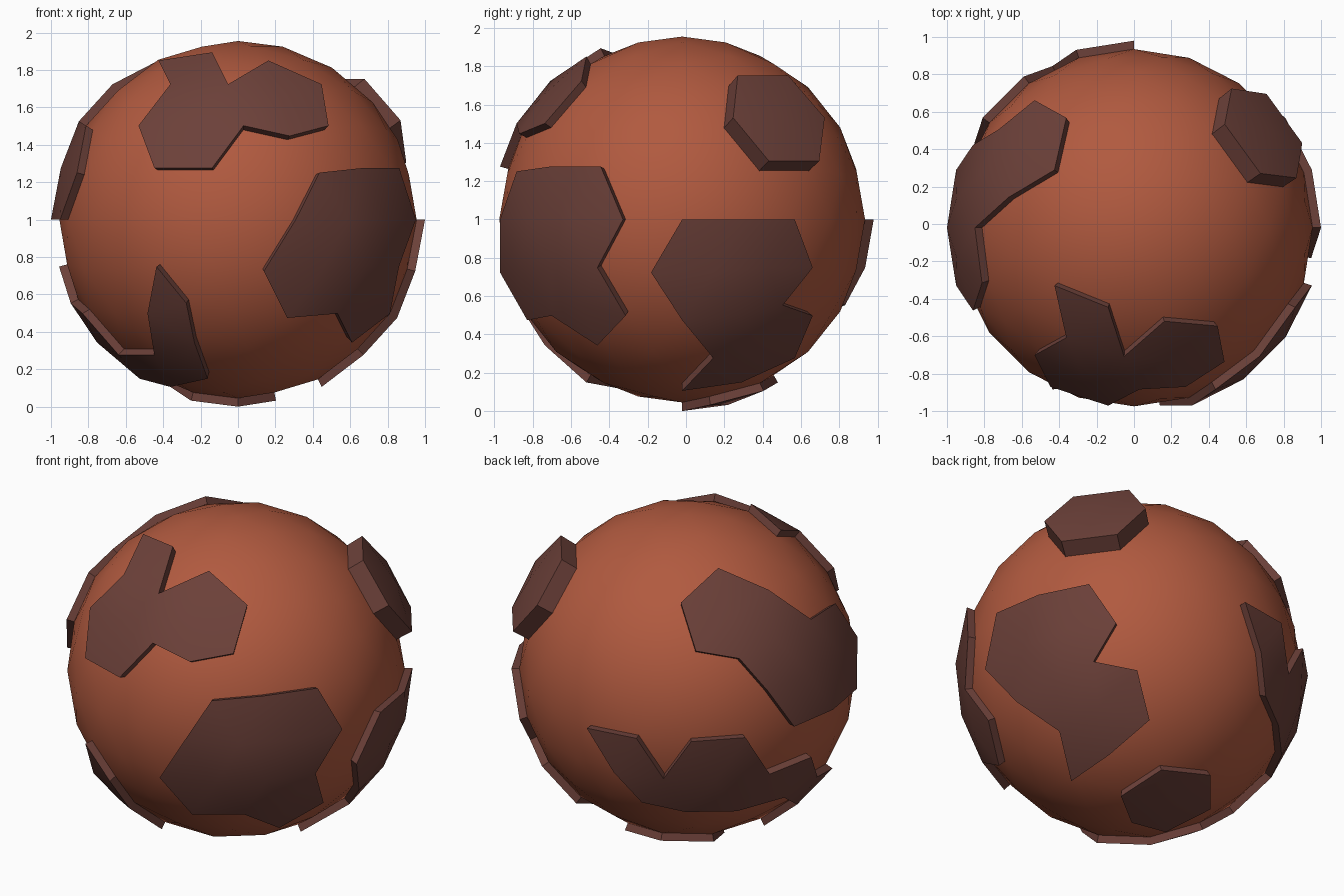
import bpy, bmesh, math
from mathutils import Vector

if "Cube" in bpy.data.objects:
    bpy.data.objects.remove(bpy.data.objects["Cube"])

CENTRE = Vector((0, -0.02, 1.0))
BALL_RADIUS = 0.955
PLATE_RADIUS = 1.0
PLATE_INNER = 0.93


def make_material(name, rgb):
    mat = bpy.data.materials.new(name)
    mat.use_nodes = True
    mat.diffuse_color = (*rgb, 1)
    bsdf = next(n for n in mat.node_tree.nodes if n.type == 'BSDF_PRINCIPLED')
    bsdf.inputs["Base Color"].default_value = (*rgb, 1)
    bsdf.inputs["Roughness"].default_value = 0.8
    return mat


rust = make_material("rust orange", (0.44, 0.102, 0.05))
brown = make_material("dark brown", (0.15, 0.052, 0.041))


def finish(bm, name, mat):
    bmesh.ops.recalc_face_normals(bm, faces=bm.faces)
    mesh = bpy.data.meshes.new(name)
    bm.to_mesh(mesh)
    bm.free()
    mesh.materials.append(mat)
    obj = bpy.data.objects.new(name, mesh)
    obj.location = CENTRE
    bpy.context.collection.objects.link(obj)
    bpy.ops.object.select_all(action='DESELECT')
    obj.select_set(True)
    bpy.context.view_layer.objects.active = obj
    bpy.ops.object.shade_smooth_by_angle(angle=math.radians(30))
    return obj


def plate(name, hexes=(), tris=(), lift=0.0):
    """Raised plate: cells around the ball points nearest each hex direction,
    plus the single facets nearest each tri direction."""
    bm = bmesh.new()
    bmesh.ops.create_icosphere(bm, subdivisions=3, radius=1.0)
    keep = set()
    for d in hexes:
        d = Vector(d).normalized()
        keep.update(max(bm.verts, key=lambda v: v.co.normalized().dot(d)).link_faces)
    for d in tris:
        d = Vector(d).normalized()
        keep.add(max(bm.faces, key=lambda f: f.calc_center_median().normalized().dot(d)))
    bmesh.ops.delete(bm, geom=[f for f in bm.faces if f not in keep], context='FACES')

    # thicken: the copied skin is the outer face, the first one sinks into the ball
    axis = sum((f.normal for f in bm.faces), Vector()).normalized() * lift
    inner = list(bm.verts)
    res = bmesh.ops.extrude_face_region(bm, geom=list(bm.faces), use_keep_orig=True)
    outer = [g for g in res["geom"] if isinstance(g, bmesh.types.BMVert)]
    for v in outer:
        v.co = v.co.normalized() * PLATE_RADIUS + axis
    for v in inner:
        v.co = v.co.normalized() * (PLATE_INNER + lift) - axis
    return finish(bm, name, brown)


# Ball
bm = bmesh.new()
bmesh.ops.create_icosphere(bm, subdivisions=3, radius=BALL_RADIUS)
finish(bm, "ball", rust)

# Plate above the front
plate("upper_front_plate",
      hexes=[(-0.263, -0.809, 0.526), (0.228, -0.702, 0.674)],
      tris=[(-0.18, -0.57, 0.78), (-0.31, -0.44, 0.82)])

# Wide plate on the front corner
plate("front_corner_plate",
      hexes=[(0.588, -0.809, 0), (0.809, -0.588, 0),
             (0.447, -0.85, -0.277), (0.724, -0.526, -0.447)])

# Lower plate on the +x side
plate("lower_side_plate",
      hexes=[(0.948, 0.162, -0.277), (0.87, 0.434, -0.232),
             (0.818, 0.273, -0.506), (0.597, 0.434, -0.674)],
      tris=[(0.515, 0.157, -0.823)])

# Long plate over the -x side and back
plate("upper_side_plate",
      hexes=[(-0.597, 0.434, 0.674), (-0.818, 0.273, 0.506),
             (-0.948, 0.162, 0.277), (-0.948, -0.162, 0.277)])

# Winding band running from the back, under the -x side, to the front
plate("winding_plate",
      hexes=[(-0.671, 0.689, -0.277)],
      tris=[(-0.15, 0.97, -0.08), (-0.30, 0.93, -0.155), (-0.29, 0.89, -0.30),
            (-0.41, 0.81, -0.40), (-0.79, 0.40, -0.44), (-0.88, 0.28, -0.34),
            (-0.89, 0.14, -0.40), (-0.82, 0.09, -0.54), (-0.82, -0.09, -0.54),
            (-0.73, -0.17, -0.63), (-0.63, -0.09, -0.75), (-0.51, -0.18, -0.82),
            (-0.48, -0.35, -0.78), (-0.32, -0.43, -0.82), (-0.28, -0.58, -0.75),
            (-0.39, -0.64, -0.63), (-0.335, -0.75, -0.54), (-0.41, -0.805, -0.395)])

# Single hexagons: one underneath, one standing proud on the upper back
plate("bottom_plate", hexes=[(-0.084, 0.26, -0.962)])
plate("raised_hexagon", hexes=[(0.688, 0.5, 0.526)], lift=0.055)
